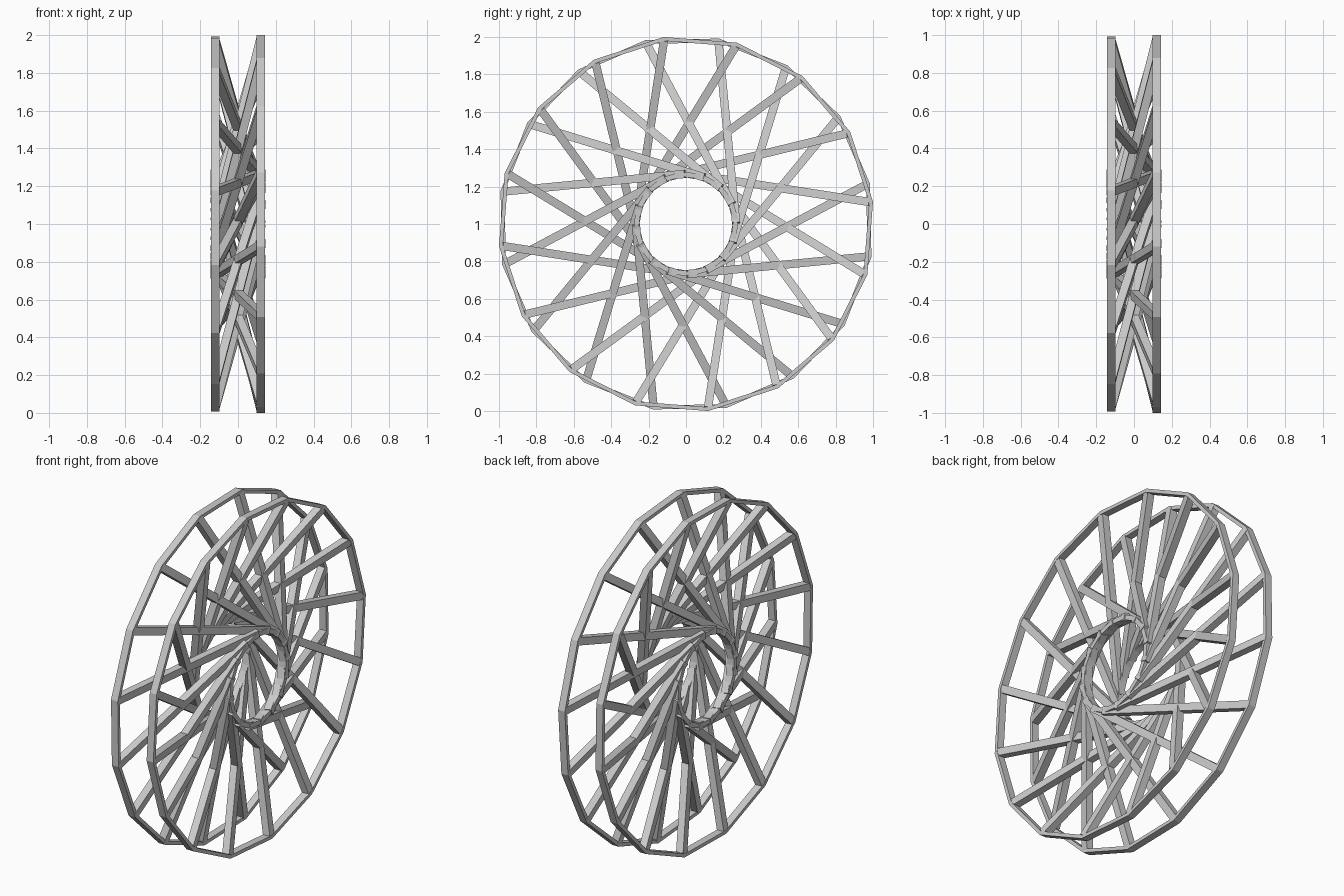
import bpy, bmesh
from math import sin, cos, radians
from mathutils import Vector, Matrix

if "Cube" in bpy.data.objects:
    bpy.data.objects.remove(bpy.data.objects["Cube"])

N = 16            # sides and spokes per rim
STEP = 360 / N
X = 0.12          # offset of each ring from the middle plane
BAR = 0.044       # bar thickness
SWEEP = 75        # turn from rim end to hub end, makes spokes tangent to the hub
HUB_R = 0.267


def polar(x, r, deg):
    return Vector((x, r * cos(radians(deg)), 1 + r * sin(radians(deg))))


def finish(bm, name):
    bmesh.ops.recalc_face_normals(bm, faces=bm.faces)
    me = bpy.data.meshes.new(name)
    bm.to_mesh(me)
    bm.free()
    ob = bpy.data.objects.new(name, me)
    bpy.context.collection.objects.link(ob)


def ring(name, x, r_in, r_out, start):
    """Flat-sided band around the x axis."""
    bm = bmesh.new()
    h = BAR / 2
    profile = [(x - h, r_in), (x + h, r_in), (x + h, r_out), (x - h, r_out)]
    loops = [[bm.verts.new(polar(px, r, start + i * STEP)) for px, r in profile]
             for i in range(N)]
    for i in range(N):
        a, b = loops[i], loops[(i + 1) % N]
        for j in range(4):
            k = (j + 1) % 4
            bm.faces.new((a[j], a[k], b[k], b[j]))
    finish(bm, name)


def spokes(name, side, start):
    """Square bars from one rim to the hub ring on the other side."""
    bm = bmesh.new()
    for i in range(N):
        a = start + i * STEP
        p = polar(side * X, 0.99, a)
        q = polar(-side * X, HUB_R, a + side * SWEEP)
        d = (q - p).normalized()
        q = q + d * 0.02
        u = Vector((1, 0, 0)).cross(d).normalized()
        v = d.cross(u)
        rot = Matrix((u, v, d)).transposed().to_4x4()
        size = Matrix.Diagonal((BAR, BAR, (q - p).length, 1))
        bmesh.ops.create_cube(bm, size=1,
                              matrix=Matrix.Translation((p + q) / 2) @ rot @ size)
    finish(bm, name)


# Rims, crossing spokes and hub rings for both sides
for label, side, start in (("right", 1, 6.8), ("left", -1, 12.4)):
    ring(label + "_rim", side * X, 0.986, 1.007, start)
    spokes(label + "_spokes", side, start)
    ring(label + "_hub_ring", -side * X, 0.253, 0.281, start + side * SWEEP)
